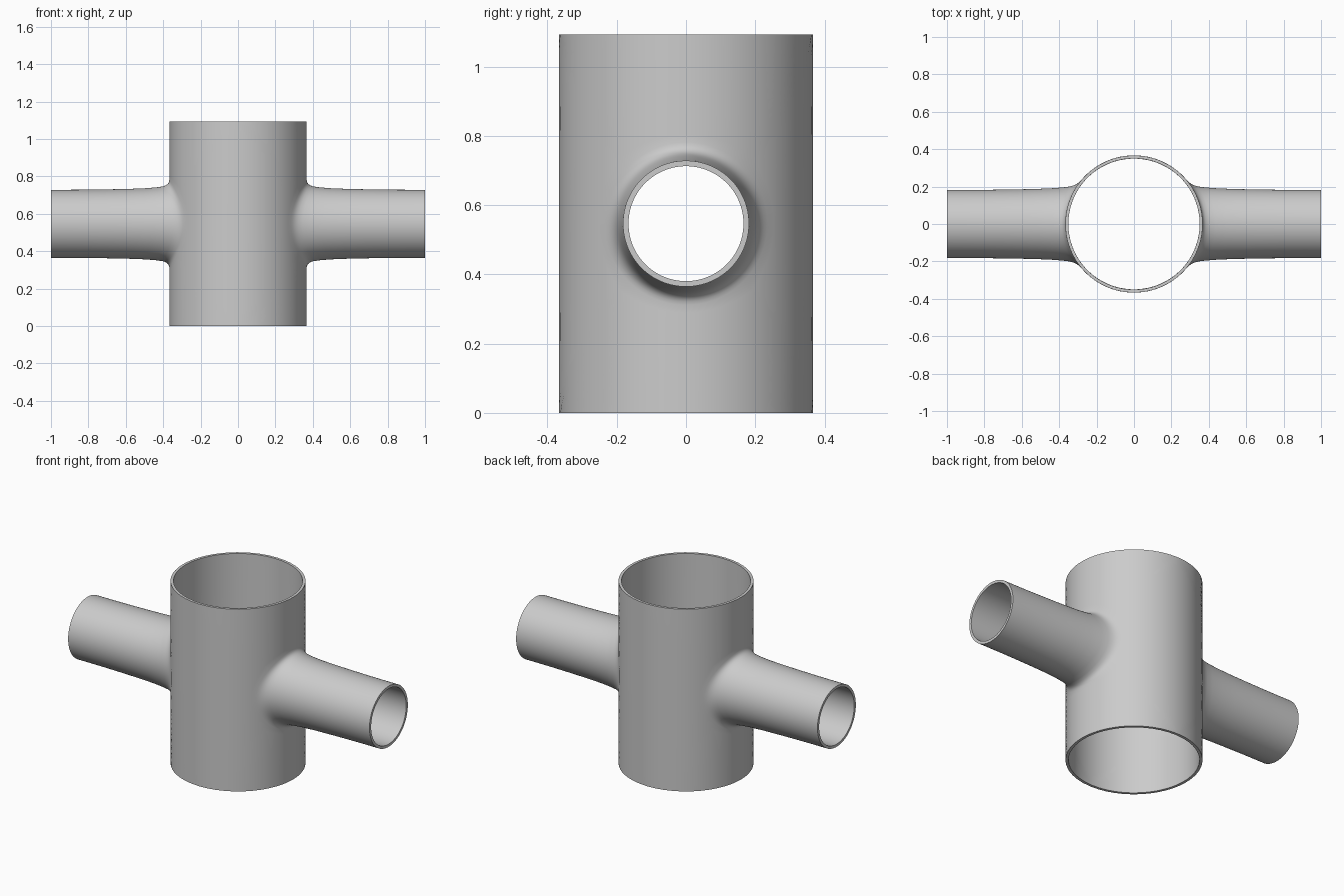
import bpy, bmesh
from math import pi, sin, cos, asin, sqrt

if "Cube" in bpy.data.objects:
    bpy.data.objects.remove(bpy.data.objects["Cube"])

R, H, WALL = 0.367, 1.093, 0.016   # main pipe radius, height, wall
ZC = H / 2                         # branch axis height
N = 128                            # points around the branch
RINGS = 14                         # rings between seam rectangle and branch foot

# Branch profile: (distance from main wall, radius), filleted at the foot
PROFILE = [(0, .235), (.002, .225), (.005, .218), (.010, .212), (.018, .206),
           (.035, .200), (.07, .195), (.13, .190), (.22, .1865), (.34, .184),
           (.45, .1825), (.55, .182), (.633, .182)]


def wall_point(arc, z):
    """Point on the main pipe from unrolled coordinates."""
    return (R * cos(arc / R), R * sin(arc / R), ZC + z)


def half_fitting():
    """Half main pipe flowing into one branch, as nested rings."""
    rings = []
    foot = PROFILE[0][1]
    angles = [2 * pi * i / N for i in range(N)]
    for k in range(RINGS):
        f = k / RINGS
        ring = []
        for t in angles:
            c, s = cos(t), sin(t)
            m = max(abs(c), abs(s))
            a0, z0 = c / m * R * pi / 2, s / m * H / 2
            a1, z1 = R * asin(foot * c / R), foot * s
            ring.append(wall_point(a0 + (a1 - a0) * f, z0 + (z1 - z0) * f))
        rings.append(ring)
    for d, r in PROFILE:
        ring = []
        for t in angles:
            y = r * cos(t)
            x = sqrt(R * R - y * y)
            ring.append((x + d / PROFILE[-1][0] * (1 - x), y, ZC + r * sin(t)))
        rings.append(ring)
    return rings


bm = bmesh.new()
rows = [[bm.verts.new(p) for p in ring] for ring in half_fitting()]
for a, b in zip(rows, rows[1:]):
    for i in range(N):
        j = (i + 1) % N
        bm.faces.new((a[i], a[j], b[j], b[i]))
mesh = bpy.data.meshes.new("pipe_cross")
bm.to_mesh(mesh)
bm.free()
pipe = bpy.data.objects.new("pipe_cross", mesh)
bpy.context.collection.objects.link(pipe)

# Mirror to the other branch, then give the wall its thickness
mirror = pipe.modifiers.new("mirror", 'MIRROR')
mirror.merge_threshold = 0.0005
solid = pipe.modifiers.new("wall", 'SOLIDIFY')
solid.thickness = WALL
solid.offset = -1

bpy.context.view_layer.objects.active = pipe
pipe.select_set(True)
bpy.ops.object.convert(target='MESH')
bpy.ops.object.shade_smooth_by_angle(angle=pi / 5)
